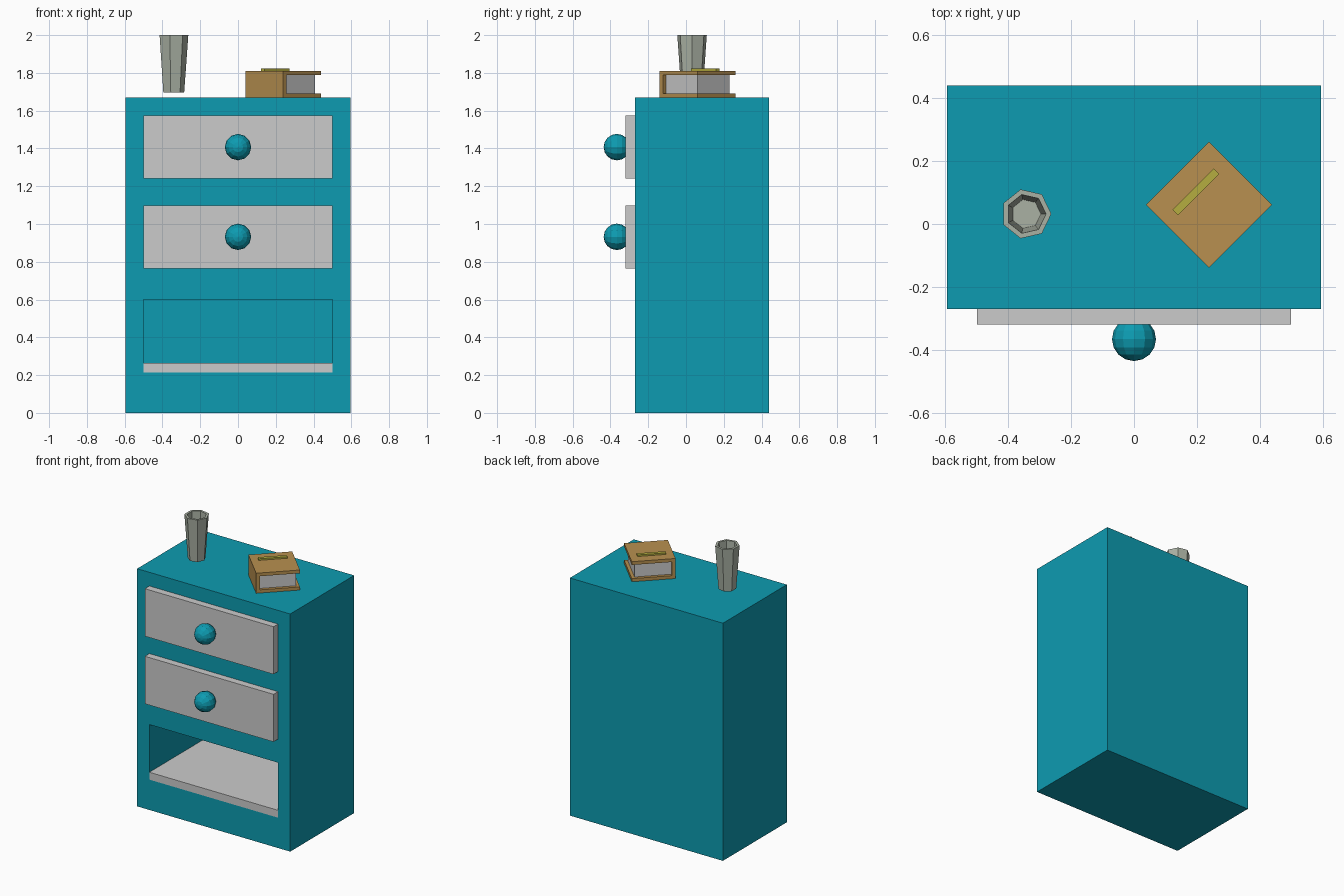
import bpy, bmesh
from math import radians, cos, sin, pi
from mathutils import Matrix

if "Cube" in bpy.data.objects:
    bpy.data.objects.remove(bpy.data.objects["Cube"])


def material(name, rgb):
    m = bpy.data.materials.new(name)
    m.diffuse_color = (*rgb, 1)
    m.use_nodes = True
    m.node_tree.nodes["Principled BSDF"].inputs["Base Color"].default_value = m.diffuse_color
    return m


TEAL = material("teal", (0.004, 0.33, 0.44))
TAN = material("tan", (0.48, 0.28, 0.08))
OLIVE = material("olive", (0.46, 0.42, 0.05))
CERAMIC = material("ceramic", (0.40, 0.44, 0.37))


def finish(name, bm, mat=None):
    me = bpy.data.meshes.new(name)
    bm.to_mesh(me)
    bm.free()
    ob = bpy.data.objects.new(name, me)
    bpy.context.collection.objects.link(ob)
    if mat:
        me.materials.append(mat)
    return ob


def box(name, x, y, z, mat=None, frame=Matrix()):
    """Box from (min, max) ranges, placed in an optional local frame."""
    size = [r[1] - r[0] for r in (x, y, z)]
    mid = [(r[0] + r[1]) / 2 for r in (x, y, z)]
    bm = bmesh.new()
    bmesh.ops.create_cube(bm, size=1, matrix=frame @ Matrix.Translation(mid) @ Matrix.Diagonal((*size, 1)))
    return finish(name, bm, mat)


# Cabinet body with an open compartment cut into the front
body = box("cabinet_body", (-0.595, 0.595), (-0.27, 0.44), (0, 1.67), TEAL)
cutter = box("compartment_cutter", (-0.5, 0.5), (-0.4, 0.40), (0.213, 0.60), TEAL)
cutter.hide_render = True
cutter.hide_viewport = True
cut = body.modifiers.new("compartment", "BOOLEAN")
cut.operation = "DIFFERENCE"
cut.solver = "EXACT"
cut.object = cutter

# Shelf board lining the compartment floor
box("shelf", (-0.5, 0.5), (-0.27, 0.40), (0.213, 0.265))

# Drawer fronts with faceted knobs
for label, z in (("upper", 1.407), ("lower", 0.932)):
    box(label + "_drawer", (-0.5, 0.5), (-0.32, -0.27), (z - 0.167, z + 0.167))
    bm = bmesh.new()
    bmesh.ops.create_uvsphere(bm, u_segments=12, v_segments=8, radius=0.07,
                              matrix=Matrix.Translation((0, -0.366, z)) @ Matrix.Rotation(radians(90), 4, "X"))
    finish(label + "_knob", bm, TEAL)

# Seven-sided hollow vase: profile (radius, height) from outer base to inner floor
SIDES = 7
bm = bmesh.new()
rings = [[bm.verts.new((-0.343 + r * cos(2 * pi * i / SIDES), 0.032 + r * sin(2 * pi * i / SIDES), z))
          for i in range(SIDES)]
         for r, z in ((0.058, 1.695), (0.08, 2.0), (0.063, 2.0), (0.047, 1.715))]
for a, b in zip(rings, rings[1:]):
    for i in range(SIDES):
        j = (i + 1) % SIDES
        bm.faces.new((a[i], a[j], b[j], b[i]))
bm.faces.new(rings[0][::-1])
bm.faces.new(rings[-1])
finish("vase", bm, CERAMIC)

# Book turned 45 degrees: local x runs spine to fore-edge, -y is the near end
book = Matrix.Translation((0.2385, 0.061, 1.67)) @ Matrix.Rotation(radians(45), 4, "Z")
h = 0.1415
box("book_back_cover", (-h, h), (-h, h), (0, 0.022), TAN, book)
box("book_front_cover", (-h, h), (-h, h), (0.118, 0.141), TAN, book)
box("book_spine", (-h, -h + 0.024), (-h, h), (0.022, 0.118), TAN, book)
box("book_pages", (-h + 0.024, 0.12), (-0.12, 0.12), (0.022, 0.118), None, book)
box("book_cover_strip", (-0.093, 0.093), (0.046, 0.071), (0.141, 0.152), OLIVE, book)
